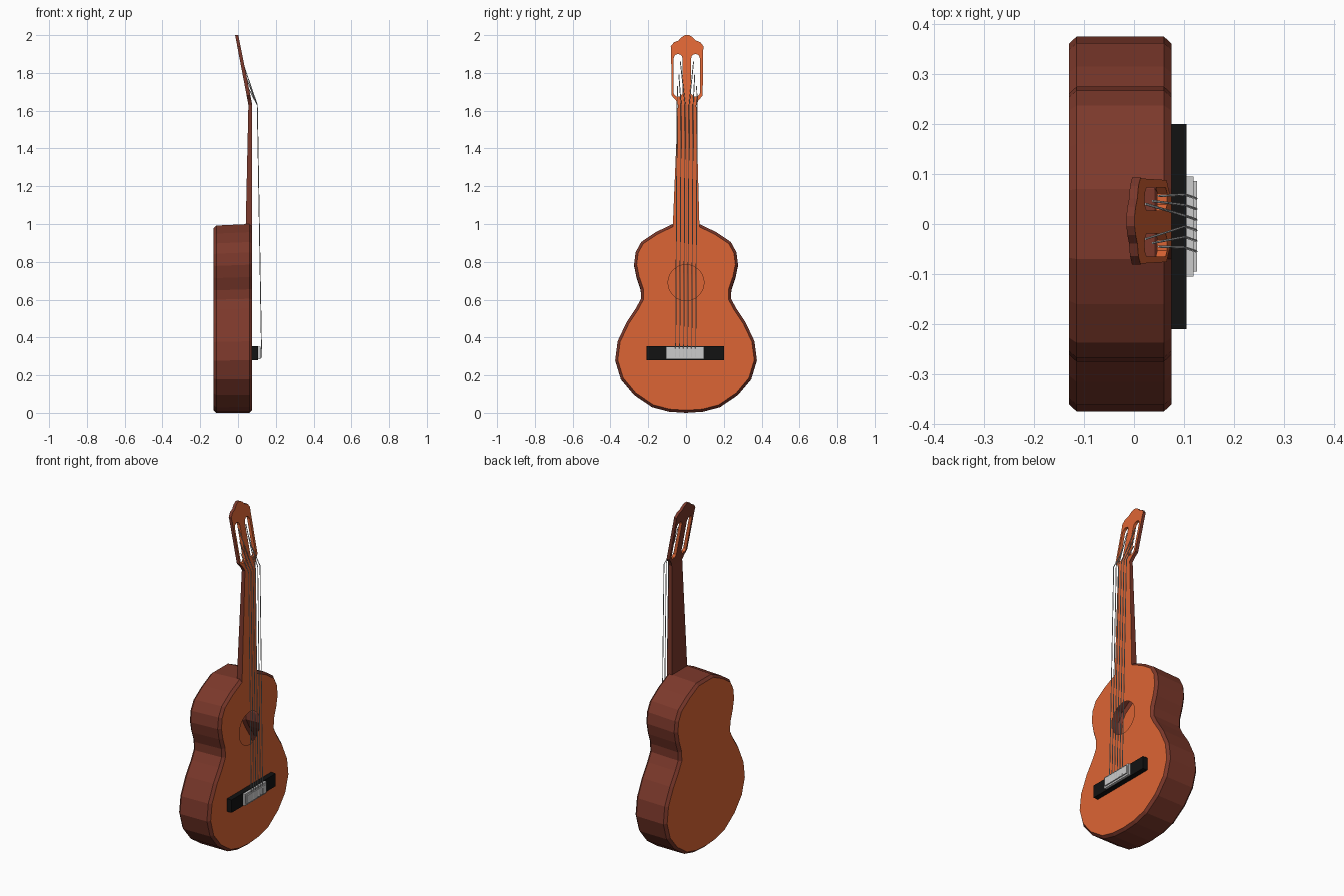
import bpy, bmesh, math
from mathutils import Vector

if "Cube" in bpy.data.objects:
    bpy.data.objects.remove(bpy.data.objects["Cube"])


def material(name, rgb):
    m = bpy.data.materials.new(name)
    m.diffuse_color = (*rgb, 1)
    m.use_nodes = True
    m.node_tree.nodes["Principled BSDF"].inputs["Base Color"].default_value = m.diffuse_color
    return m


ORANGE = material("orange_wood", (0.72, 0.13, 0.035))
BROWN = material("brown_wood", (0.2, 0.04, 0.024))
BLACK = material("black", (0.006, 0.006, 0.006))


def finish(name, bm, mats=()):
    mesh = bpy.data.meshes.new(name)
    bm.to_mesh(mesh)
    bm.free()
    for m in mats:
        mesh.materials.append(m)
    ob = bpy.data.objects.new(name, mesh)
    bpy.context.collection.objects.link(ob)
    return ob


def ring(bm, pts, depth):
    """Closed loop of (y, z) points; depth(z) gives x."""
    vs = [bm.verts.new((depth(z), y, z)) for y, z in pts]
    return vs, [bm.edges.new((vs[i], vs[(i + 1) % len(vs)])) for i in range(len(vs))]


def skin(bm, a, b, mat):
    n = len(a)
    for i in range(n):
        f = bm.faces.new((a[i], a[(i + 1) % n], b[(i + 1) % n], b[i]))
        f.material_index = mat


def cap(bm, edges, mat, sign):
    res = bmesh.ops.triangle_fill(bm, edges=edges, use_beauty=True, normal=(sign, 0, 0))
    for f in res["geom"]:
        if isinstance(f, bmesh.types.BMFace):
            f.material_index = mat


def mirrored(half, shift=0.0):
    """Half outline from bottom to top -> full closed outline."""
    other = [(-y, z) for y, z in reversed(half) if y > 1e-6]
    return [(y + shift, z) for y, z in half + other]


def inset(pts, d):
    out, n = [], len(pts)
    for i, (y, z) in enumerate(pts):
        t = Vector(pts[(i + 1) % n]) - Vector(pts[i - 1])
        t.normalize()
        out.append((y - t.y * d, z + t.x * d))
    return out


# Hollow body with chamfered rims and an open sound hole
half = [(0, 0), (0.09, 0.006), (0.18, 0.03), (0.275, 0.095), (0.345, 0.18),
        (0.375, 0.28), (0.362, 0.38), (0.315, 0.48), (0.265, 0.555),
        (0.238, 0.605), (0.24, 0.655), (0.262, 0.72), (0.275, 0.785),
        (0.267, 0.85), (0.237, 0.905), (0.16, 0.957), (0.07, 1.0)]
outline = mirrored(half)
back_outline = [(y, z * 0.992) for y, z in outline]
bm = bmesh.new()
layers = [ring(bm, p, lambda z, x=x: x) for p, x in (
    (inset(outline, 0.014), 0.075), (outline, 0.06),
    (back_outline, -0.115), (inset(back_outline, 0.014), -0.13))]
for (a, _), (b, _) in zip(layers, layers[1:]):
    skin(bm, a, b, 1)
hole = [(0.095 * math.cos(i * math.tau / 32), 0.69 + 0.095 * math.sin(i * math.tau / 32))
        for i in range(32)]
cap(bm, layers[0][1] + ring(bm, hole, lambda z: 0.075)[1], 0, 1)
cap(bm, layers[3][1], 0, -1)
bmesh.ops.recalc_face_normals(bm, faces=bm.faces)
finish("body", bm, (ORANGE, BROWN))

# Tapered neck
bm = bmesh.new()
neck = [(-0.07, 0.985), (0.071, 0.985), (0.054, 1.63), (-0.043, 1.63)]
front, fe = ring(bm, neck, lambda z: 0.0752)
back, be = ring(bm, neck, lambda z: 0.041 + (z - 1.0) * 0.022)
skin(bm, front, back, 1)
cap(bm, fe, 0, 1)
cap(bm, be, 1, -1)
bmesh.ops.recalc_face_normals(bm, faces=bm.faces)
finish("neck", bm, (ORANGE, BROWN))


# Tilted headstock with two rounded slots
def head_front(z):
    return 0.0752 - (z - 1.63) * 0.2


def head_back(z):
    return 0.055 - (z - 1.63) * 0.19


def slot(cy):
    r = 0.023
    arc = [(cy + r * math.cos(i * math.pi / 6), 1.877 + r * math.sin(i * math.pi / 6))
           for i in range(7)]
    return arc + [(cy - r, 1.69), (cy - r + 0.012, 1.675), (cy + r - 0.012, 1.675), (cy + r, 1.69)]


head = mirrored([(0.048, 1.63), (0.06, 1.655), (0.082, 1.68), (0.085, 1.92), (0.087, 1.94),
                 (0.07, 1.962), (0.045, 1.972), (0.028, 1.99), (0.01, 2.0)], 0.006)
bm = bmesh.new()
front, fe = ring(bm, head, head_front)
back, be = ring(bm, head, head_back)
skin(bm, front, back, 1)
for cy in (-0.042, 0.05):
    a, ea = ring(bm, slot(cy), head_front)
    b, eb = ring(bm, slot(cy), head_back)
    skin(bm, a, b, 0)
    fe, be = fe + ea, be + eb
cap(bm, fe, 0, 1)
cap(bm, be, 1, -1)
bmesh.ops.recalc_face_normals(bm, faces=bm.faces)
finish("headstock", bm, (ORANGE, BROWN))


# Bridge and its grey saddle
def box(name, lo, hi, mats=()):
    bm = bmesh.new()
    bmesh.ops.create_cube(bm, size=1)
    for v in bm.verts:
        v.co = [lo[i] + (v.co[i] + 0.5) * (hi[i] - lo[i]) for i in range(3)]
    return finish(name, bm, mats)


box("bridge", (0.07, -0.21, 0.28), (0.105, 0.2, 0.355), (BLACK,))
box("saddle_base", (0.1, -0.105, 0.284), (0.119, 0.095, 0.352))
box("saddle_top", (0.115, -0.095, 0.294), (0.126, 0.086, 0.342))

# Six strings from the saddle, over the neck, into the slots
curve = bpy.data.curves.new("strings", "CURVE")
curve.dimensions = "3D"
curve.bevel_depth = 0.0025
curve.bevel_resolution = 0
curve.use_fill_caps = True
ends = [(-0.045, 1.73), (-0.038, 1.79), (-0.03, 1.86), (0.04, 1.86), (0.046, 1.79), (0.056, 1.73)]
for i, (ey, ez) in enumerate(ends):
    y = -0.055 + i * 0.0212
    path = [(0.125, y, 0.295), (0.102, y + 0.008, 1.63), (head_front(ez) - 0.006, ey, ez)]
    sp = curve.splines.new("POLY")
    sp.points.add(len(path) - 1)
    for p, co in zip(sp.points, path):
        p.co = (*co, 1)
bpy.context.collection.objects.link(bpy.data.objects.new("strings", curve))
